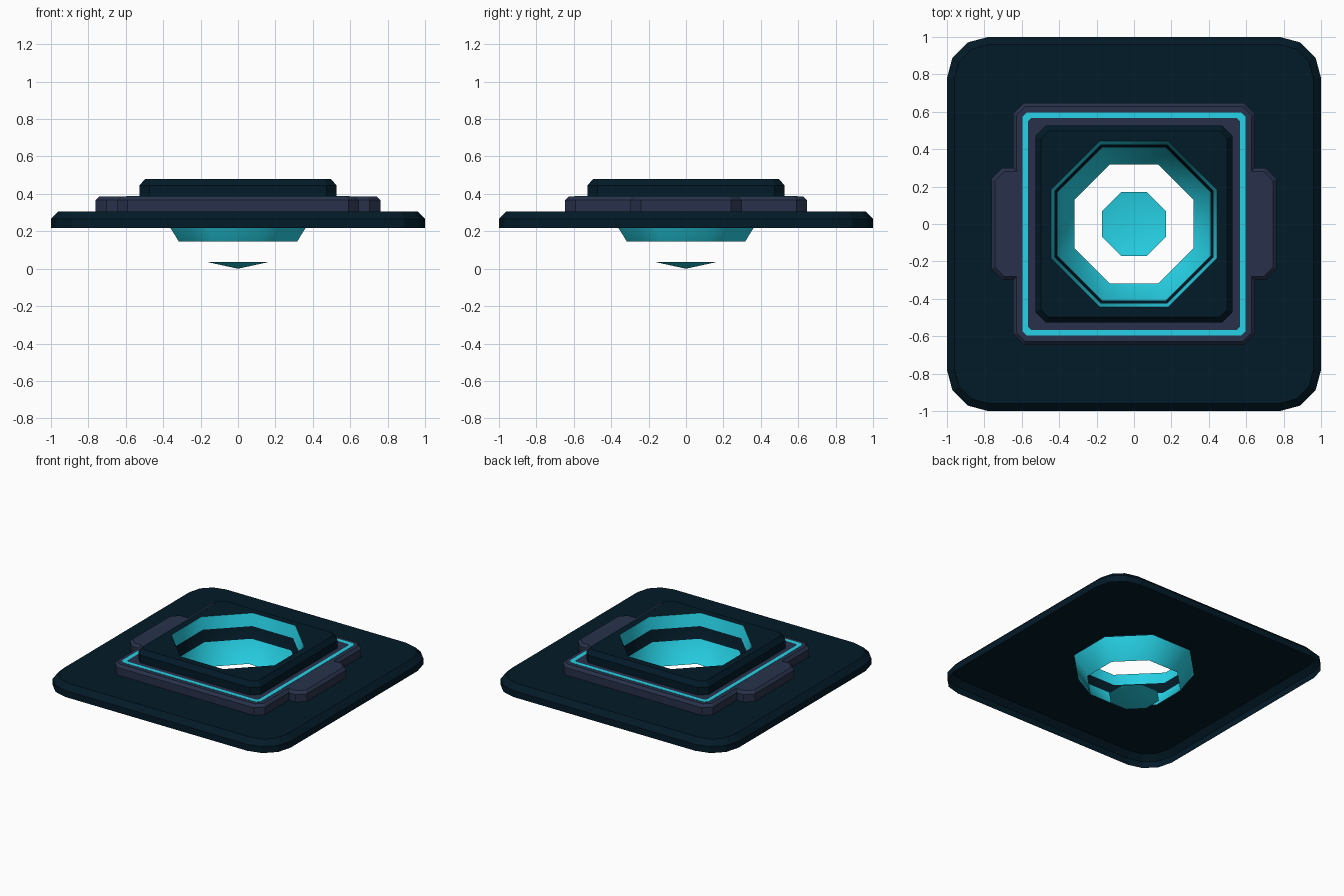
import bpy, bmesh, math
from mathutils import Vector

if "Cube" in bpy.data.objects:
    bpy.data.objects.remove(bpy.data.objects["Cube"])


def material(name, color):
    m = bpy.data.materials.new(name)
    m.diffuse_color = (*color, 1)
    m.use_nodes = True
    m.node_tree.nodes["Principled BSDF"].inputs["Base Color"].default_value = m.diffuse_color
    return m


NAVY = material("dark navy", (0.0008, 0.0105, 0.021))
SLATE = material("slate purple", (0.021, 0.031, 0.069))
CYAN = material("bright cyan", (0.02, 0.65, 0.80))

# Bowl profile: lower half of an eight sided sphere, as (corner radius, height)
R = 0.48
RINGS = [(0, 0), (0.184, 0.037), (0.343, 0.146), (0.443, 0.296), (R, R)]


def bowl_radius(z):
    for (r0, z0), (r1, z1) in zip(RINGS, RINGS[1:]):
        if z <= z1 + 1e-6:
            return r0 + (r1 - r0) * (z - z0) / (z1 - z0)
    return R


def octagon(r):
    return [Vector((r * math.cos(math.radians(22.5 + 45 * k)),
                    r * math.sin(math.radians(22.5 + 45 * k)))) for k in range(8)]


def rounded_square(half, r, seg):
    pts = []
    for q in range(4):
        sx, sy = ((1, 1), (-1, 1), (-1, -1), (1, -1))[q]
        for i in range(seg + 1):
            a = math.pi / 2 * (q + i / seg)
            pts.append(Vector((sx * (half - r) + r * math.cos(a),
                               sy * (half - r) + r * math.sin(a))))
    return pts


def inset(pts, d):
    # mitred inward offset of a counter-clockwise outline
    out = []
    for i, p in enumerate(pts):
        a = (p - pts[i - 1]).normalized()
        b = (pts[(i + 1) % len(pts)] - p).normalized()
        na, nb = Vector((-a.y, a.x)), Vector((-b.y, b.x))
        out.append(p + (na + nb) * d / (1 + na.dot(nb)))
    return out


def finish(bm, name, mats):
    me = bpy.data.meshes.new(name)
    bm.to_mesh(me)
    bm.free()
    for m in mats:
        me.materials.append(m)
    ob = bpy.data.objects.new(name, me)
    bpy.context.collection.objects.link(ob)
    return ob


def add_loop(bm, pts, z):
    return [bm.verts.new((p.x, p.y, z)) for p in pts]


def loop_edges(bm, vs):
    return [bm.edges.get((vs[i - 1], vs[i])) or bm.edges.new((vs[i - 1], vs[i]))
            for i in range(len(vs))]


def bridge(bm, lo, hi):
    n = len(lo)
    return [bm.faces.new((lo[i], lo[(i + 1) % n], hi[(i + 1) % n], hi[i])) for i in range(n)]


def tier(name, outline, levels, mat, hole):
    """Open-bottomed walls through (inset, z) levels, with a holed top."""
    bm = bmesh.new()
    loops = [add_loop(bm, inset(outline, d), z) for d, z in levels]
    for lo, hi in zip(loops, loops[1:]):
        bridge(bm, lo, hi)
    edges = loop_edges(bm, loops[-1]) + loop_edges(bm, add_loop(bm, hole, levels[-1][1]))
    res = bmesh.ops.triangle_fill(bm, use_beauty=True, edges=edges, normal=(0, 0, 1))
    for f in res["geom"]:
        if isinstance(f, bmesh.types.BMFace):
            f.normal_update()
            if f.normal.z < 0:
                f.normal_flip()
    return finish(bm, name, [mat])


# Outline of the middle frame with a tab on each side: one quarter, mirrored
quarter = [Vector(p) for p in ((0.763, 0.24), (0.703, 0.30), (0.647, 0.30),
                               (0.647, 0.59), (0.59, 0.647))]
half = quarter + [Vector((-p.x, p.y)) for p in reversed(quarter)]
frame = half + [-p for p in half]
collar = rounded_square(0.527, 0.055, 1)

# Base plate: a shallow tray turned upside down, hollow underneath
tier("base_plate", rounded_square(1.0, 0.22, 3), [(0, 0.217), (0, 0.267), (0.04, 0.307)],
     NAVY, octagon(bowl_radius(0.307)))

# Middle frame, glowing stripe set into it, and raised collar around the bowl
tier("middle_frame", frame, [(0, 0.307), (0, 0.366), (0.02, 0.386)],
     SLATE, inset(collar, 0.01))
tier("light_stripe", rounded_square(0.597, 0.025, 1), [(0, 0.384), (0, 0.388)],
     CYAN, rounded_square(0.566, 0.015, 1))
tier("top_collar", collar, [(0, 0.386), (0, 0.445), (0.03, 0.48)], NAVY, octagon(R))

# Bowl wall: smooth cyan bands with a dark band between them
bm = bmesh.new()
zs = [RINGS[2][1], RINGS[3][1], 0.386, RINGS[4][1]]
loops = [add_loop(bm, octagon(bowl_radius(z)), z) for z in zs]
for k, (lo, hi) in enumerate(zip(loops, loops[1:])):
    for f in bridge(bm, lo, hi):
        f.material_index = 1 if k == 1 else 0
        f.smooth = True
        f.normal_flip()
finish(bm, "bowl_wall", [CYAN, NAVY])

# Floating bottom cap of the bowl
bm = bmesh.new()
rim = add_loop(bm, octagon(RINGS[1][0]), RINGS[1][1])
tip = bm.verts.new((0, 0, 0))
for i in range(8):
    bm.faces.new((rim[i - 1], rim[i], tip)).smooth = True
finish(bm, "bowl_cap", [CYAN])
